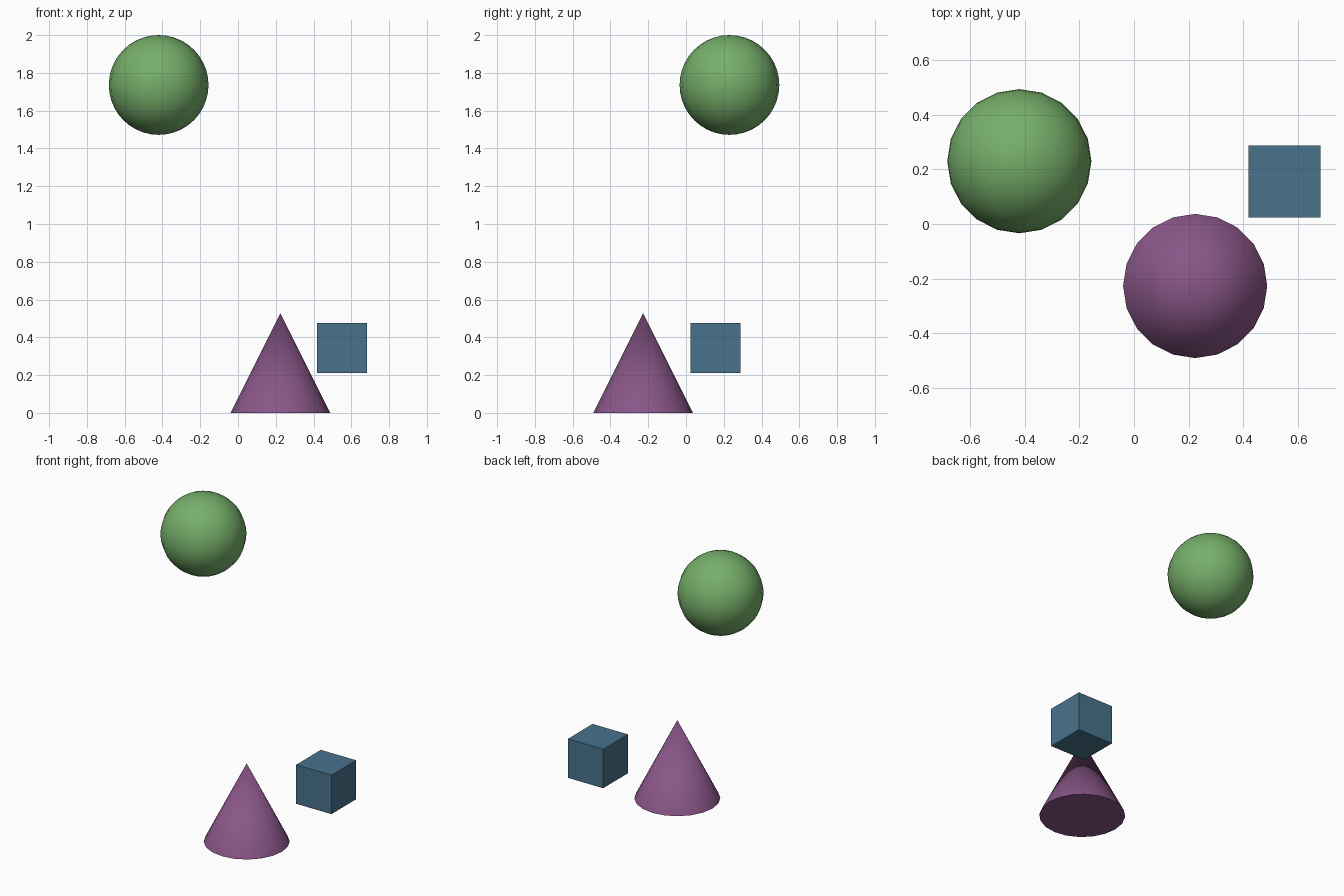
import bpy
import math

cube = bpy.data.objects.get("Cube")
if cube:
    bpy.data.objects.remove(cube, do_unlink=True)

R = 0.264      # shared radius of the round shapes
SIDES = 20


def make_material(name, rgb):
    mat = bpy.data.materials.new(name)
    mat.use_nodes = True
    color = (*rgb, 1.0)
    mat.diffuse_color = color
    for node in mat.node_tree.nodes:
        if node.type == "BSDF_PRINCIPLED":
            node.inputs["Base Color"].default_value = color
    return mat


def finish(name, mat, smooth=False):
    obj = bpy.context.object
    obj.name = name
    obj.data.name = name
    obj.data.materials.append(mat)
    if smooth:
        bpy.ops.object.shade_smooth_by_angle(angle=math.radians(40))
    return obj


green = make_material("leaf green", (0.181, 0.429, 0.144))
purple = make_material("plum purple", (0.251, 0.093, 0.246))
blue = make_material("slate blue", (0.065, 0.171, 0.262))

# Floating ball
bpy.ops.mesh.primitive_uv_sphere_add(
    segments=SIDES, ring_count=SIDES, radius=R, location=(-0.42, 0.23, 2 - R))
finish("ball", green, smooth=True)

# Cone standing on the ground
bpy.ops.mesh.primitive_cone_add(
    vertices=SIDES, radius1=R, radius2=0, depth=2 * R,
    end_fill_type="NGON", location=(0.224, -0.227, R))
finish("cone", purple, smooth=True)

# Floating box
bpy.ops.mesh.primitive_cube_add(size=R, location=(0.551, 0.156, 0.343))
finish("box", blue)
